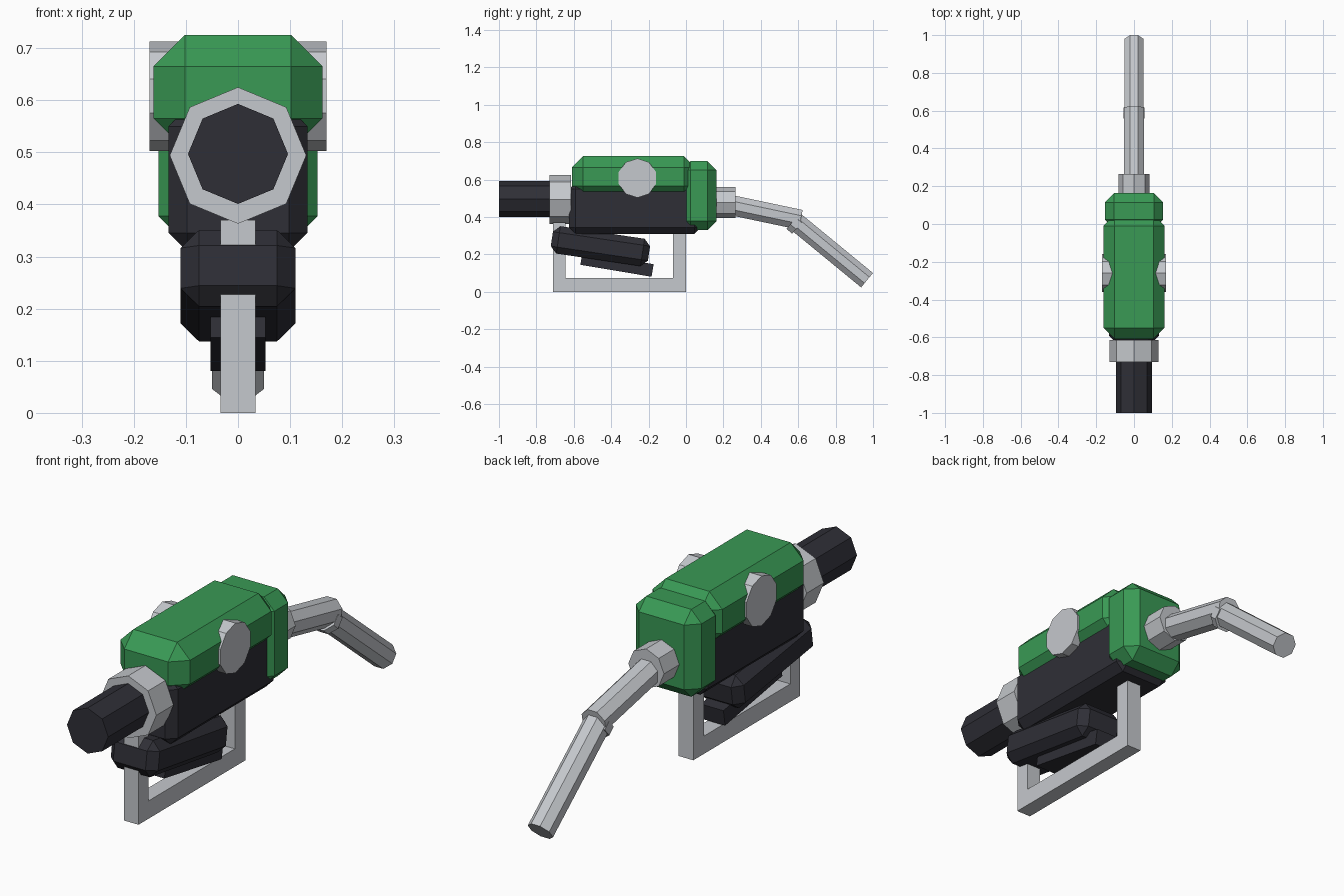
import bpy, bmesh, math
from mathutils import Vector, Matrix

old = bpy.data.objects.get("Cube")
if old:
    bpy.data.objects.remove(old, do_unlink=True)


def material(name, rgb):
    m = bpy.data.materials.new(name)
    m.use_nodes = True
    m.diffuse_color = (*rgb, 1)
    m.node_tree.nodes["Principled BSDF"].inputs["Base Color"].default_value = (*rgb, 1)
    return m


GREEN = material("green shell", (0.041, 0.32, 0.09))
DARK = material("dark rubber", (0.028, 0.028, 0.037))
STEEL = material("pale steel", (0.56, 0.58, 0.61))


def add_object(name, bm, mat):
    bmesh.ops.recalc_face_normals(bm, faces=bm.faces)
    mesh = bpy.data.meshes.new(name)
    bm.to_mesh(mesh)
    bm.free()
    mesh.materials.append(mat)
    ob = bpy.data.objects.new(name, mesh)
    bpy.context.scene.collection.objects.link(ob)
    return ob


def box(name, mat, half_x, ys, zs, chamfer=0, tilt=0):
    """Box centred on x, with all edges chamfered, tilted about x in degrees."""
    bm = bmesh.new()
    bmesh.ops.create_cube(bm, size=1)
    bmesh.ops.scale(bm, vec=(2 * half_x, ys[1] - ys[0], zs[1] - zs[0]), verts=bm.verts)
    if chamfer:
        bmesh.ops.bevel(bm, geom=bm.edges[:], offset=chamfer, segments=1,
                        affect='EDGES', clamp_overlap=True)
    ob = add_object(name, bm, mat)
    ob.location = (0, sum(ys) / 2, sum(zs) / 2)
    ob.rotation_euler.x = math.radians(tilt)
    return ob


def rod(name, mat, start, end, radius, sides=8, flat=False):
    """Prism between two points; flat puts a face, not a corner, on top."""
    a, b = Vector(start), Vector(end)
    axis = (b - a).normalized()
    side = Vector((0, 0, 1)) if abs(axis.x) > 0.5 else Vector((1, 0, 0))
    bm = bmesh.new()
    bmesh.ops.create_cone(bm, cap_ends=True, segments=sides, radius1=radius,
                          radius2=radius, depth=(b - a).length)
    if flat:
        bmesh.ops.rotate(bm, verts=bm.verts, matrix=Matrix.Rotation(math.pi / sides, 3, 'Z'))
    basis = Matrix((side, axis.cross(side), axis)).transposed()
    bmesh.ops.transform(bm, verts=bm.verts,
                        matrix=Matrix.Translation((a + b) / 2) @ basis.to_4x4())
    return add_object(name, bm, mat)


# Main housing
box("body", DARK, 0.133, (-0.625, 0.08), (0.31, 0.585), 0.035)
box("top_shell", GREEN, 0.162, (-0.61, 0.05), (0.505, 0.725), 0.06)
box("nose_block", GREEN, 0.153, (-0.025, 0.163), (0.33, 0.698), 0.048)

# Round side knobs
for name, s in (("left_knob", 1), ("right_knob", -1)):
    rod(name, STEEL, (s * 0.08, -0.26, 0.608), (s * 0.17, -0.26, 0.608), 0.105, 10, True)

# Hose and its collar
rod("hose", DARK, (0, -1, 0.497), (0, -0.68, 0.497), 0.096)
rod("hose_collar", STEEL, (0, -0.73, 0.494), (0, -0.615, 0.494), 0.131)

# Bent spout
rod("spout_nut", STEEL, (0, 0.14, 0.478), (0, 0.265, 0.478), 0.083)
rod("spout_base", STEEL, (0, 0.2, 0.472), (0, 0.613, 0.385), 0.058, flat=True)
rod("spout_elbow", STEEL, (0, 0.573, 0.378), (0, 0.603, 0.352), 0.059, flat=True)
rod("spout_tip", STEEL, (0, 0.583, 0.378), (0, 0.968, 0.062), 0.054, flat=True)

# Squeeze lever and trigger
box("lever", DARK, 0.11, (-0.72, -0.195), (0.17, 0.318), 0.035, -8.5)
box("trigger", DARK, 0.053, (-0.562, -0.176), (0.112, 0.18), 0, -9.5)

# Hand guard frame, one extruded outline
outline = [(-0.71, 0.37), (-0.71, 0), (0, 0), (0, 0.33),
           (-0.07, 0.33), (-0.07, 0.075), (-0.645, 0.075), (-0.645, 0.37)]
bm = bmesh.new()
face = bm.faces.new([bm.verts.new((-0.034, y, z)) for y, z in outline])
new = bmesh.ops.extrude_face_region(bm, geom=[face])["geom"]
bmesh.ops.translate(bm, vec=(0.068, 0, 0),
                    verts=[v for v in new if isinstance(v, bmesh.types.BMVert)])
add_object("hand_guard", bm, STEEL)
